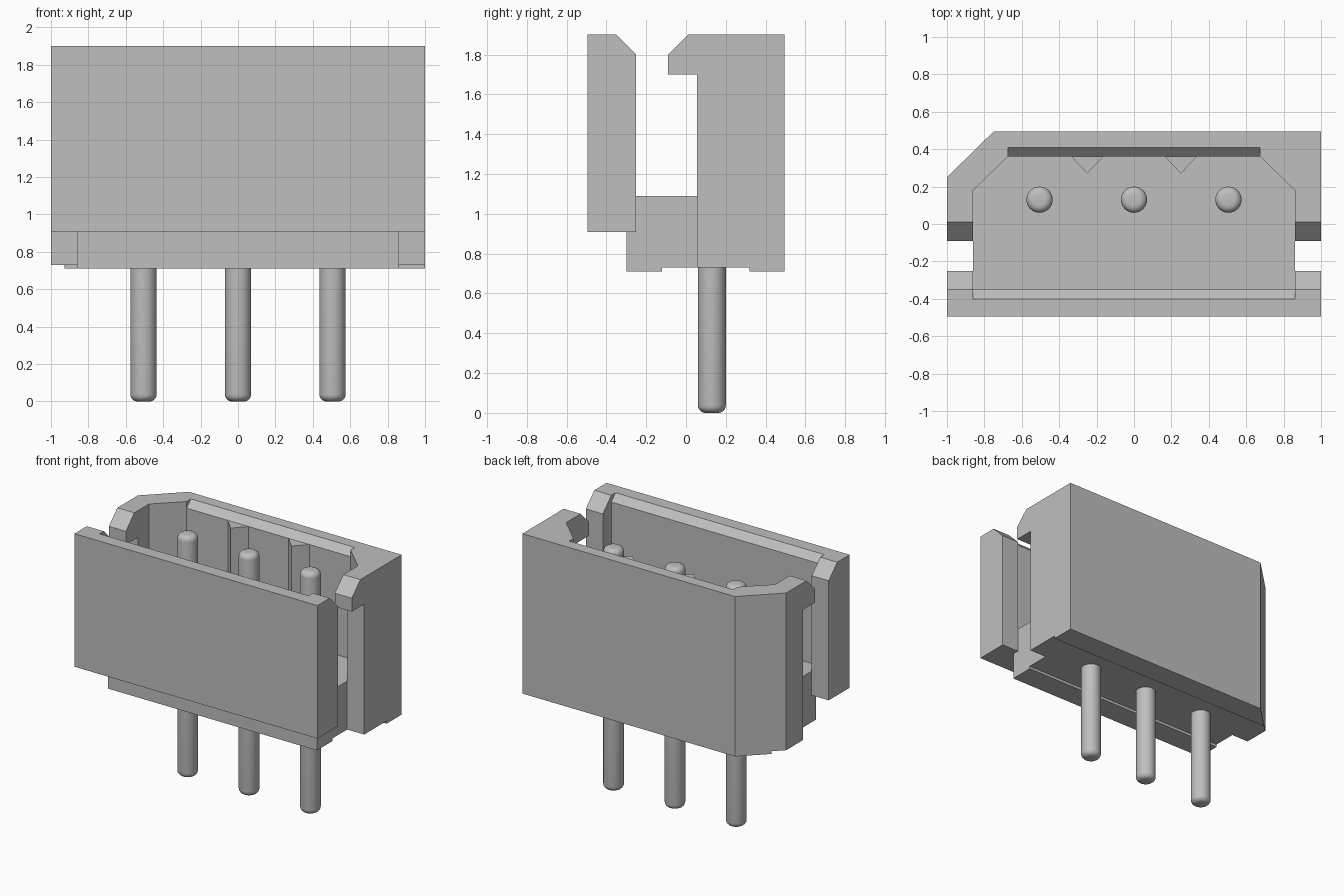
import bpy, bmesh
from mathutils import Vector

if "Cube" in bpy.data.objects:
    bpy.data.objects.remove(bpy.data.objects["Cube"], do_unlink=True)

grey = bpy.data.materials.new("light_grey")
grey.use_nodes = True
COLOUR = (0.52, 0.52, 0.52, 1)
grey.diffuse_color = COLOUR
grey.node_tree.nodes["Principled BSDF"].inputs["Base Color"].default_value = COLOUR


def add_object(name, bm):
    bmesh.ops.recalc_face_normals(bm, faces=bm.faces)
    mesh = bpy.data.meshes.new(name)
    bm.to_mesh(mesh)
    bm.free()
    mesh.materials.append(grey)
    obj = bpy.data.objects.new(name, mesh)
    bpy.context.collection.objects.link(obj)
    return obj


def prism(name, outline, start, end, axis):
    """Extrude an outline along z (points are x, y) or along x (points are y, z)."""
    place = (lambda p, t: (p[0], p[1], t)) if axis == "z" else (lambda p, t: (t, p[0], p[1]))
    bm = bmesh.new()
    face = bm.faces.new([bm.verts.new(place(p, start)) for p in outline])
    ext = bmesh.ops.extrude_face_region(bm, geom=[face])
    for v in ext["geom"]:
        if isinstance(v, bmesh.types.BMVert):
            v.co[2 if axis == "z" else 0] = end
    return add_object(name, bm)


def cut(target, cutter):
    cutter.hide_render = True
    mod = target.modifiers.new("cut", "BOOLEAN")
    mod.operation = "DIFFERENCE"
    mod.solver = "EXACT"
    mod.object = cutter
    bpy.context.view_layer.objects.active = target
    bpy.ops.object.modifier_apply(modifier=mod.name)
    bpy.data.objects.remove(cutter, do_unlink=True)


# Housing block with one chamfered back corner
D = 0.495
housing = prism("housing", [(-1, -D), (1, -D), (1, D), (-0.75, D), (-1, 0.25)], 0.71, 1.9, "z")

# Cavity, with two triangular ribs on its back wall
ribs = []
for x in (0.25, -0.25):
    ribs += [(x + 0.085, 0.36), (x, 0.27), (x - 0.085, 0.36)]
cavity = [(-0.86, -0.35), (0.86, -0.35), (0.86, 0.18), (0.675, 0.36)] + ribs \
    + [(-0.675, 0.36), (-0.86, 0.18)]
cut(housing, prism("cavity_cutter", cavity, 1.09, 2.1, "z"))

# Lead-in slopes along the top of the back and front walls
cut(housing, prism("back_slope_cutter",
                   [(0, 1.85), (0.36, 1.85), (0.42, 1.91), (0.42, 2), (0, 2)], -0.675, 0.675, "x"))
cut(housing, prism("front_slope_cutter",
                   [(-0.2, 1.85), (-0.35, 1.85), (-0.41, 1.91), (-0.41, 2), (-0.2, 2)], -0.86, 0.86, "x"))

# End slots, leaving a post in front and a hooked latch behind
slot = [(-0.30, 0.6), (-0.30, 0.91), (-0.25, 0.91), (-0.25, 1.8), (-0.40, 1.95), (0.06, 1.95),
        (-0.09, 1.8), (-0.09, 1.7), (0.055, 1.7), (0.055, 0.6)]
for side in (-1, 1):
    cut(housing, prism("slot_cutter", slot, 0.86 * side, 1.2 * side, "x"))

# Step under the front wall, and the shallow recess between the feet
cut(housing, prism("step_cutter", [(-0.7, 0.6), (-0.30, 0.6), (-0.30, 0.91), (-0.7, 0.91)], -1.2, 1.2, "x"))
cut(housing, prism("recess_cutter", [(-0.12, 0.6), (0.32, 0.6), (0.32, 0.73), (-0.12, 0.73)], -1.2, 1.2, "x"))

# Round contact pins with softened ends
for name, x in (("right_pin", -0.505), ("middle_pin", 0), ("left_pin", 0.505)):
    bm = bmesh.new()
    bmesh.ops.create_cone(bm, cap_ends=True, segments=32, radius1=0.07, radius2=0.07, depth=1.8)
    rims = [e for e in bm.edges if abs(e.verts[0].co.z - e.verts[1].co.z) < 0.01]
    bmesh.ops.bevel(bm, geom=rims, offset=0.038, segments=5, profile=0.5, affect="EDGES")
    bmesh.ops.translate(bm, verts=bm.verts, vec=Vector((x, 0.13, 0.9)))
    for f in bm.faces:
        f.smooth = True
    add_object(name, bm)
